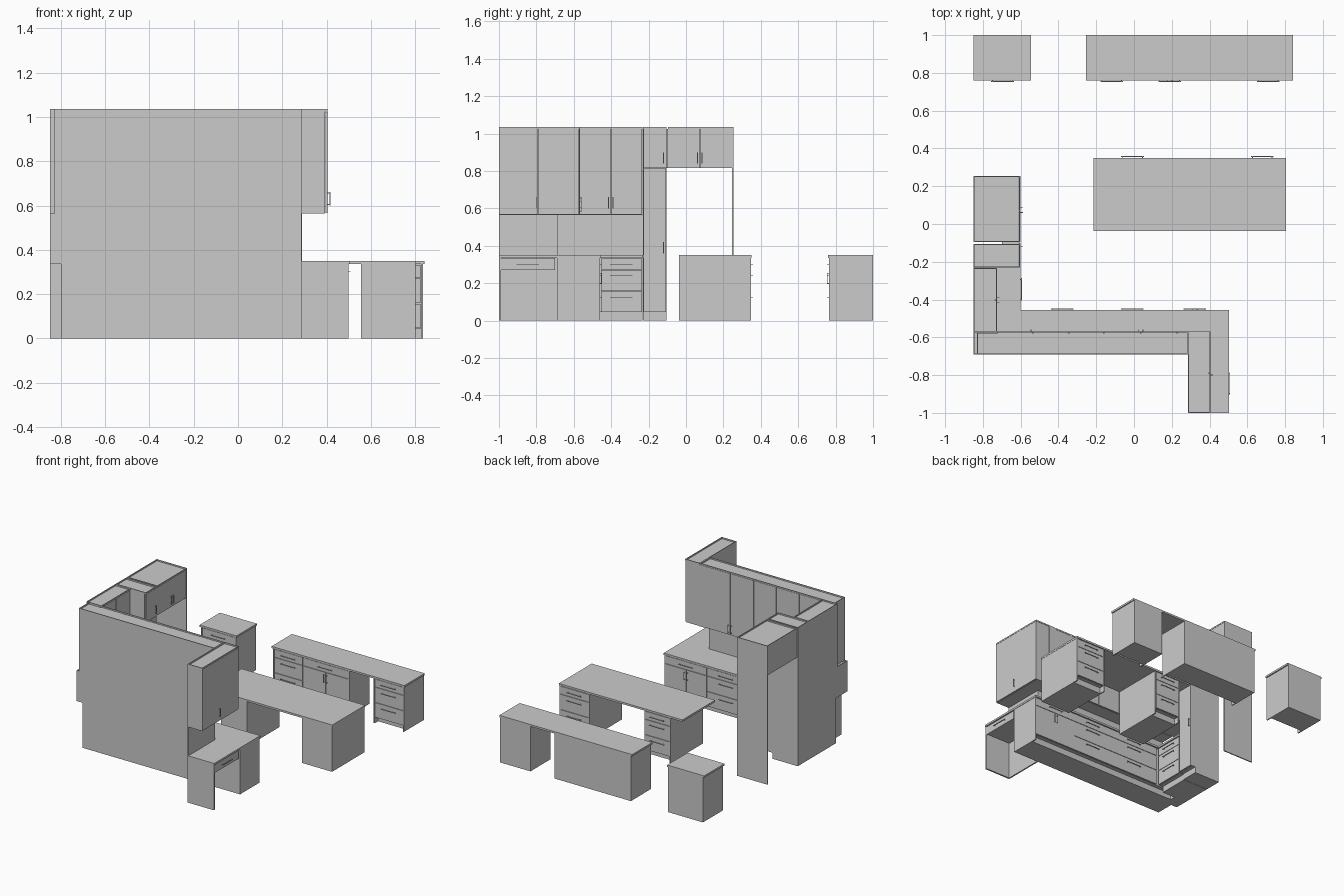
import bpy, bmesh

if "Cube" in bpy.data.objects:
    bpy.data.objects.remove(bpy.data.objects["Cube"])

# outward direction of each facing: axis index and sign
FACES = {'N': (1, 1), 'S': (1, -1), 'E': (0, 1)}
TOP, UNDER, KICK = 0.35, 0.336, 0.045      # worktop top, worktop underside, toe kick
UP0, UP1, CROWN = 0.565, 1.025, 1.035      # wall unit bottom, top, crown


def boxes(name, items):
    """One object made of boxes given as (x0, x1, y0, y1, z0, z1)."""
    bm = bmesh.new()
    for x0, x1, y0, y1, z0, z1 in items:
        for v in bmesh.ops.create_cube(bm, size=1)['verts']:
            v.co.x = x0 if v.co.x < 0 else x1
            v.co.y = y0 if v.co.y < 0 else y1
            v.co.z = z0 if v.co.z < 0 else z1
    me = bpy.data.meshes.new(name)
    bm.to_mesh(me)
    bm.free()
    ob = bpy.data.objects.new(name, me)
    bpy.context.collection.objects.link(ob)
    return ob


def local(face, plane, u0, u1, d0, d1, z0, z1):
    """Box u0..u1 along a cabinet face, d0..d1 outward from its plane."""
    axis, s = FACES[face]
    a, b = sorted((plane + s * d0, plane + s * d1))
    return (a, b, u0, u1, z0, z1) if axis == 0 else (u0, u1, a, b, z0, z1)


def handle(name, face, plane, u, z, upright=False):
    """Bar pull on two short posts."""
    t, out = 0.002, 0.012
    h = 0.03 if upright else 0.06
    parts = []
    if upright:
        parts.append(local(face, plane, u - t, u + t, out - 0.004, out, z - h, z + h))
        for e in (-h + 0.004, h - 0.004):
            parts.append(local(face, plane, u - t, u + t, 0, out, z + e - t, z + e + t))
    else:
        parts.append(local(face, plane, u - h, u + h, out - 0.004, out, z - t, z + t))
        for e in (-h + 0.008, h - 0.008):
            parts.append(local(face, plane, u + e - t, u + e + t, 0, out, z - t, z + t))
    boxes(name + "_handle", parts)


def front(name, face, plane, u0, u1, z0, z1):
    g = 0.0015
    boxes(name, [local(face, plane, u0 + g, u1 - g, -0.01, 0, z0 + g, z1 - g)])


def drawers(name, face, plane, u0, u1, levels=(KICK, 0.157, 0.272, 0.333)):
    for i, (a, b) in enumerate(zip(levels, levels[1:])):
        n = f"{name}_drawer_{i + 1}"
        front(n, face, plane, u0, u1, a, b)
        handle(n, face, plane, (u0 + u1) / 2, b - 0.032)


def door_pair(name, face, plane, u0, u1, z0, z1, hz):
    m = (u0 + u1) / 2
    for side, a, b, hu in (("left", u0, m, m - 0.012), ("right", m, u1, m + 0.012)):
        front(f"{name}_{side}_door", face, plane, a, b, z0, z1)
        handle(f"{name}_{side}_door", face, plane, hu, hz, True)


def drawer_and_doors(name, face, plane, u0, u1):
    drawers(name, face, plane, u0, u1, (0.272, 0.333))
    door_pair(name, face, plane, u0, u1, KICK, 0.272, 0.225)


def base(name, face, plane, u0, u1, depth):
    """Floor carcase: recessed toe kick between side panels that reach the floor."""
    t = 0.008
    boxes(name + "_carcase", [local(face, plane, u0 + t, u1 - t, -depth, -0.011, KICK, UNDER),
                              local(face, plane, u0 + t, u1 - t, -depth, -0.04, 0, KICK)])
    boxes(name + "_side_panels", [local(face, plane, a, a + t, -depth, 0, 0, UNDER)
                                  for a in (u0, u1 - t)])


def crown(name, x0, x1, y0, y1):
    w = 0.005
    boxes(name + "_crown", [(x0, x1, y0, y0 + w, UP1, CROWN), (x0, x1, y1 - w, y1, UP1, CROWN),
                            (x0, x0 + w, y0 + w, y1 - w, UP1, CROWN),
                            (x1 - w, x1, y0 + w, y1 - w, UP1, CROWN)])


# small drawer cabinet at the far left
base("small_cabinet", 'S', 0.765, -0.84, -0.553, 0.235)
drawers("small_cabinet", 'S', 0.765, -0.832, -0.561)
boxes("small_cabinet_top", [(-0.85, -0.545, 0.76, 1.0, UNDER, TOP)])

# credenza with a knee space
base("credenza", 'S', 0.765, -0.245, 0.385, 0.235)
drawers("credenza_left", 'S', 0.765, -0.237, 0.0)
drawer_and_doors("credenza_middle", 'S', 0.765, 0.0, 0.377)
base("credenza_pedestal", 'S', 0.765, 0.585, 0.835, 0.235)
drawers("credenza_pedestal", 'S', 0.765, 0.593, 0.827)
boxes("credenza_top", [(-0.255, 0.842, 0.76, 1.0, UNDER, TOP)])

# free-standing desk
for tag, a, b in (("left", -0.115, 0.10), ("right", 0.555, 0.803)):
    base(f"desk_{tag}_pedestal", 'N', 0.347, a, b, 0.384)
    drawers(f"desk_{tag}_pedestal", 'N', 0.347, a + 0.008, b - 0.008)
boxes("desk_top", [(-0.215, 0.805, -0.037, 0.35, UNDER, TOP)])

# long base run facing +y
base("base_run", 'N', -0.46, -0.80, 0.5, 0.23)
drawers("base_run_left", 'N', -0.46, -0.59, -0.17)
drawers("base_run_middle", 'N', -0.46, -0.17, 0.15)
drawer_and_doors("base_run_right", 'N', -0.46, 0.15, 0.492)

# left base leg facing +x
boxes("left_leg_carcase", [(-0.85, -0.616, -0.46, -0.232, KICK, UNDER),
                           (-0.85, -0.645, -0.46, -0.232, 0, KICK),
                           (-0.85, -0.75, -0.555, -0.46, 0, UNDER)])
drawers("left_leg", 'E', -0.605, -0.457, -0.235)

# return desk at the front with knee space
boxes("return_end_panel", [(0.285, 0.5, -1.0, -0.988, 0, UNDER)])
boxes("return_back_panel", [(0.285, 0.295, -0.988, -0.69, 0, UNDER)])
boxes("return_drawer_box", [(0.295, 0.486, -0.988, -0.70, 0.275, UNDER)])
drawers("return", 'E', 0.497, -0.99, -0.70, (0.27, 0.333))

# joined worktop
boxes("worktop", [(-0.85, 0.503, -0.69, -0.455, UNDER, TOP),
                  (-0.85, -0.60, -0.455, -0.23, UNDER, TOP),
                  (0.285, 0.503, -1.0, -0.69, UNDER, TOP)])

# splash panels behind the worktop
boxes("splashback", [(-0.85, 0.285, -0.69, -0.685, TOP, UP0),
                     (-0.85, -0.845, -0.685, -0.23, TOP, UP0),
                     (0.285, 0.290, -1.0, -0.685, TOP, UP0)])

# wall units along the back
boxes("back_wall_unit", [(-0.83, 0.285, -0.69, -0.581, UP0, UP1)])
for i, (a, b) in enumerate(((-0.725, -0.535), (-0.535, -0.345), (-0.345, -0.16))):
    front(f"back_wall_door_{i + 1}", 'N', -0.57, a, b, UP0, UP1)
handle("back_wall_door", 'N', -0.57, -0.545, 0.63, True)
door_pair("back_wall", 'N', -0.57, -0.16, 0.23, UP0, UP1, 0.61)
crown("back_wall", -0.83, 0.285, -0.69, -0.57)

# wall unit on the left
boxes("left_wall_unit", [(-0.85, -0.736, -0.575, -0.232, UP0, UP1)])
door_pair("left_wall", 'E', -0.725, -0.57, -0.235, UP0, UP1, 0.63)
crown("left_wall", -0.85, -0.725, -0.575, -0.232)

# wall unit over the return desk, with a corner filler
boxes("return_wall_unit", [(0.285, 0.394, -1.0, -0.57, UP0, UP1),
                           (0.23, 0.285, -0.59, -0.568, UP0, UP1)])
for tag, a, b in (("front", -1.0, -0.79), ("back", -0.79, -0.57)):
    front(f"return_wall_{tag}_door", 'E', 0.405, a, b, UP0, UP1)
handle("return_wall_door", 'E', 0.405, -0.80, 0.63, True)
crown("return_wall", 0.285, 0.405, -1.0, -0.568)

# tall unit beside the alcove
boxes("tall_carcase", [(-0.85, -0.611, -0.23, -0.105, KICK, 0.815),
                       (-0.85, -0.64, -0.23, -0.105, 0, KICK)])
front("tall_door", 'E', -0.60, -0.23, -0.105, KICK, 0.815)
handle("tall_door", 'E', -0.60, -0.12, 0.39, True)

# high units bridging the alcove, and the alcove side panel
boxes("bridge_carcase", [(-0.85, -0.611, -0.23, -0.105, 0.815, UP1),
                         (-0.85, -0.611, -0.095, 0.247, 0.815, UP1),
                         (-0.70, -0.611, -0.105, -0.095, 0.815, UP1)])
front("bridge_small_door", 'E', -0.60, -0.23, -0.10, 0.815, UP1)
handle("bridge_small_door", 'E', -0.60, -0.12, 0.87, True)
door_pair("bridge", 'E', -0.60, -0.10, 0.247, 0.815, UP1, 0.87)
crown("bridge_small", -0.85, -0.60, -0.23, -0.105)
crown("bridge", -0.85, -0.60, -0.095, 0.255)
boxes("alcove_side_panel", [(-0.85, -0.60, 0.247, 0.255, 0, UP1)])
